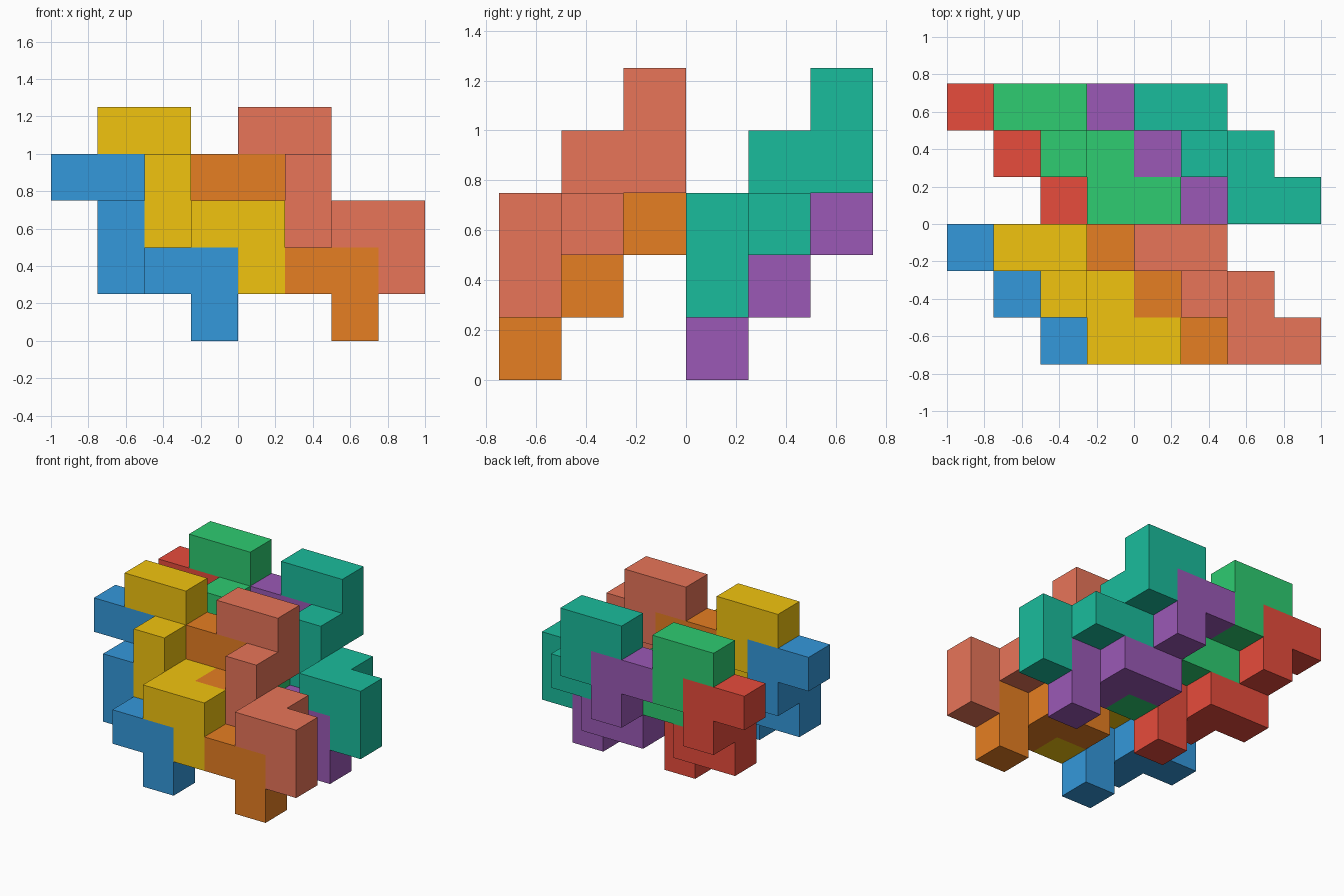
import bpy, bmesh
from mathutils import Vector

if "Cube" in bpy.data.objects:
    bpy.data.objects.remove(bpy.data.objects["Cube"])

U = 0.25                                  # edge of one cube
ORIGIN = Vector((-1.0, -0.75, 0.0))       # corner of the cube grid
SIDES = [Vector(d) for d in ((1, 0, 0), (-1, 0, 0), (0, 1, 0),
                             (0, -1, 0), (0, 0, 1), (0, 0, -1))]

# One piece: three L-shaped layers stepping left, back and up (x, z cells)
LAYERS = [
    [(2, 1), (3, 1), (3, 0)],
    [(1, 2), (1, 1), (2, 1)],
    [(0, 3), (1, 3), (1, 2)],
]

# name, colour, cell offset (x, y, z)
PIECES = [
    ("blue_piece", "3498db", (0, 0, 0)),
    ("yellow_piece", "f1c40f", (1, 0, 1)),
    ("orange_piece", "e67e22", (3, 0, 0)),
    ("salmon_piece", "e87559", (4, 0, 1)),
    ("red_piece", "e74c3c", (0, 3, 0)),
    ("green_piece", "2ecc71", (1, 3, 1)),
    ("purple_piece", "9b59b6", (3, 3, 0)),
    ("teal_piece", "1abc9c", (4, 3, 1)),
]


def linear(hex_code):
    srgb = [int(hex_code[i:i + 2], 16) / 255 for i in (0, 2, 4)]
    return [c / 12.92 if c <= 0.04045 else ((c + 0.055) / 1.055) ** 2.4
            for c in srgb] + [1.0]


def add_piece(name, colour, offset):
    cells = {(x, y, z) for y, layer in enumerate(LAYERS) for x, z in layer}
    bm = bmesh.new()
    # Outer faces only: skip sides shared by two cubes of the piece
    for cell in cells:
        centre = Vector(cell) + Vector((0.5, 0.5, 0.5))
        for n in SIDES:
            if tuple(int(c) for c in Vector(cell) + n) in cells:
                continue
            a = Vector((n.y, n.z, n.x))
            b = n.cross(a)
            corners = [centre + (n + s * a + t * b) / 2
                       for s, t in ((-1, -1), (1, -1), (1, 1), (-1, 1))]
            bm.faces.new([bm.verts.new(ORIGIN + U * (p + Vector(offset)))
                          for p in corners])
    bmesh.ops.remove_doubles(bm, verts=bm.verts[:], dist=0.001)
    # Merge coplanar squares into clean flat faces
    bmesh.ops.dissolve_limit(bm, angle_limit=0.02, verts=bm.verts[:],
                             edges=bm.edges[:])
    mesh = bpy.data.meshes.new(name)
    bm.to_mesh(mesh)
    bm.free()
    mat = bpy.data.materials.new(name + "_colour")
    mat.diffuse_color = linear(colour)
    mat.use_nodes = True
    mat.node_tree.nodes["Principled BSDF"].inputs["Base Color"].default_value = mat.diffuse_color
    mesh.materials.append(mat)
    bpy.context.collection.objects.link(bpy.data.objects.new(name, mesh))


for piece in PIECES:
    add_piece(*piece)
